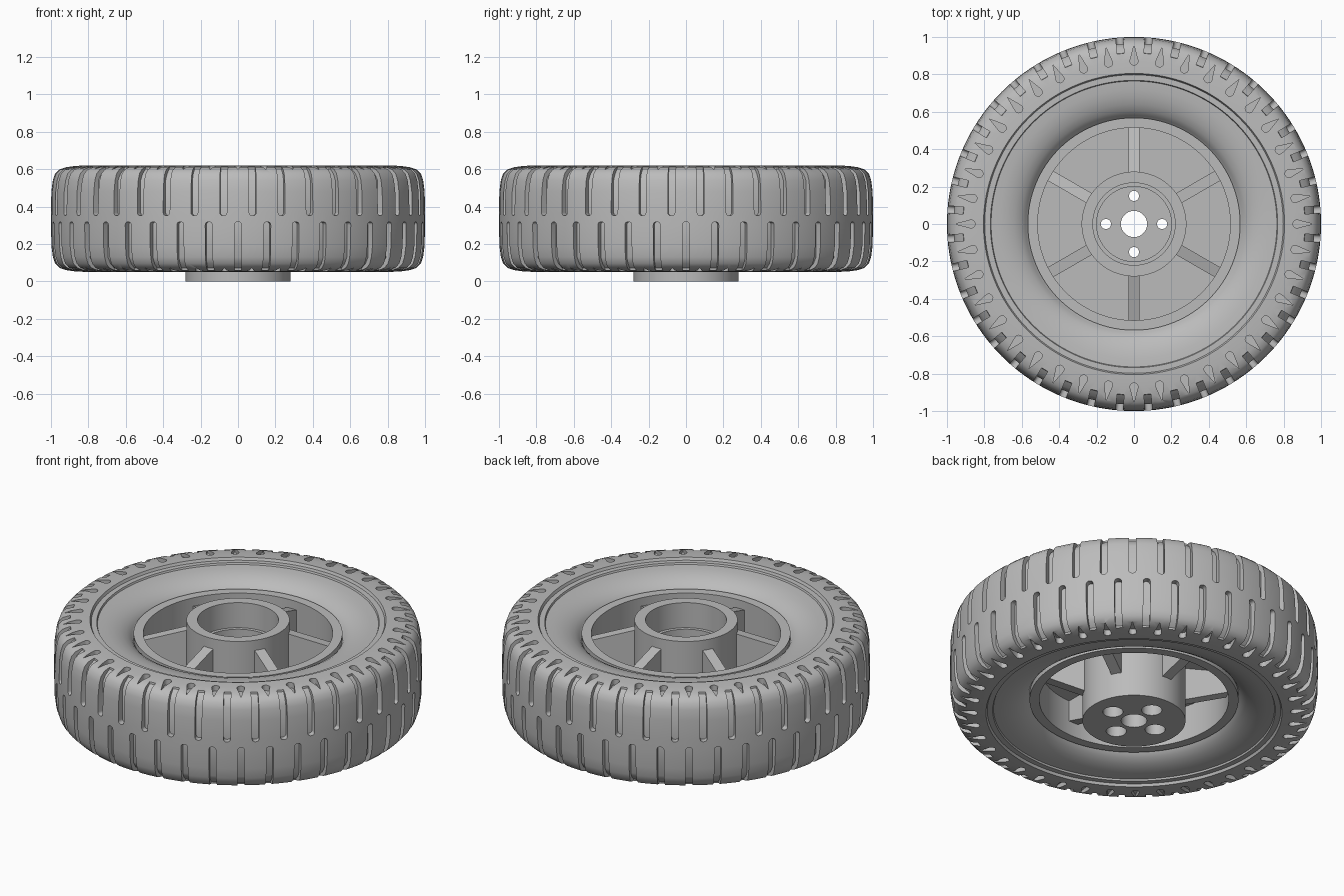
import bpy, bmesh, math
from mathutils import Vector, Matrix

cube = bpy.data.objects.get("Cube")
if cube:
    bpy.data.objects.remove(cube, do_unlink=True)

MID = 0.335      # height of the tyre's middle plane
TREADS = 40      # tread blocks around each half

grey = bpy.data.materials.new("plain grey")
grey.use_nodes = True
grey.diffuse_color = (0.5, 0.5, 0.5, 1)
grey.node_tree.nodes["Principled BSDF"].inputs["Base Color"].default_value = (0.5, 0.5, 0.5, 1)


def finish(bm, name, solid=True):
    if solid:
        bmesh.ops.recalc_face_normals(bm, faces=bm.faces)
    mesh = bpy.data.meshes.new(name)
    bm.to_mesh(mesh)
    bm.free()
    mesh.materials.append(grey)
    ob = bpy.data.objects.new(name, mesh)
    bpy.context.collection.objects.link(ob)
    return ob


def select(ob):
    bpy.ops.object.select_all(action='DESELECT')
    ob.select_set(True)
    bpy.context.view_layer.objects.active = ob


def smooth(ob):
    select(ob)
    bpy.ops.object.shade_smooth_by_angle(angle=math.radians(30))


def lathe(name, profile, steps, closed=True):
    """Turn an (r, z) profile around the z axis."""
    bm = bmesh.new()
    rings = []
    for i in range(steps):
        a = math.tau * i / steps
        rings.append([bm.verts.new((r * math.cos(a), r * math.sin(a), z)) for r, z in profile])
    n = len(profile)
    for i in range(steps):
        p, q = rings[i], rings[(i + 1) % steps]
        for j in range(n if closed else n - 1):
            k = (j + 1) % n
            bm.faces.new((p[j], p[k], q[k], q[j]))
    if not closed:
        bm.normal_update()
        bmesh.ops.reverse_faces(bm, faces=[f for f in bm.faces if f.normal.z < 0])
    return finish(bm, name, closed)


def prism(bm, points, push, angle, flip=False):
    """Extrude an outline, optionally mirror it in the middle plane, turn it about z."""
    push = Vector(push)
    m = Matrix.Rotation(angle, 4, 'Z')
    if flip:
        m = m @ Matrix.Translation((0, 0, 2 * MID)) @ Matrix.Scale(-1, 4, (0, 0, 1))
    low = [bm.verts.new(m @ Vector(p)) for p in points]
    high = [bm.verts.new(m @ (Vector(p) + push)) for p in points]
    bm.faces.new(low)
    bm.faces.new(high[::-1])
    n = len(points)
    for i in range(n):
        bm.faces.new((low[i], high[i], high[(i + 1) % n], low[(i + 1) % n]))
    return low, high


def cut(ob, cutter):
    cutter.hide_render = True
    mod = ob.modifiers.new("cut", 'BOOLEAN')
    mod.object = cutter
    mod.operation = 'DIFFERENCE'
    mod.solver = 'EXACT'
    select(ob)
    bpy.ops.object.modifier_apply(modifier=mod.name)
    bpy.data.objects.remove(cutter, do_unlink=True)


# Tyre: half profile from the tread centre to the rim, mirrored
half = [(1.0, 0.37), (0.998, 0.48), (0.99, 0.54), (0.978, 0.575), (0.955, 0.598),
        (0.92, 0.61), (0.87, 0.617), (0.805, 0.62), (0.798, 0.605), (0.768, 0.605),
        (0.764, 0.595), (0.72, 0.592), (0.68, 0.585), (0.64, 0.572), (0.605, 0.553),
        (0.58, 0.53), (0.565, 0.505), (0.54, 0.49)]
tyre = lathe("tyre", half + [(r, 2 * MID - z) for r, z in reversed(half)], 160)

# Tread grooves with rounded ends, running over the shoulders
bm = bmesh.new()
groove = [(0.965, 0.352), (0.965, 0.54), (0.945, 0.575), (0.915, 0.6), (0.905, 0.66),
          (1.05, 0.66), (1.05, 0.352)]
round_edges = []
for i in range(TREADS * 2):
    a = math.tau * i / (TREADS * 2) - math.pi / 2
    low, high = prism(bm, [(r, -0.019, z) for r, z in groove], (0, 0.038, 0), a, i % 2 == 0)
    for side in (low, high):
        round_edges.append(bm.edges.get((side[0], side[-1])))
bmesh.ops.bevel(bm, geom=round_edges, offset=0.016, segments=4, profile=0.5, affect='EDGES')

# Teardrop pockets between the grooves on both shoulders
drop = [(0.955, 0.0)]
for i in range(9):
    a = math.pi / 2 + math.pi * i / 8
    drop.append((0.872 + 0.022 * math.cos(a), 0.022 * math.sin(a)))
for i in range(TREADS * 2):
    a = math.tau * i / (TREADS * 2) - math.pi / 2
    prism(bm, [(r, t, 0.585) for r, t in drop], (0, 0, 0.1), a, i % 2 == 1)
cut(tyre, finish(bm, "tread_cutter"))
smooth(tyre)

# Rim ring
rim = lathe("rim", [(0.515, 0.13), (0.568, 0.13), (0.568, 0.54), (0.515, 0.54)], 96)
smooth(rim)

# Thin web between hub and rim
web = lathe("web", [(0.27, 0.34), (0.52, 0.34)], 96, closed=False)

# Hub: stepped cup with a centre bore
hub = lathe("hub", [(0.07, 0.0), (0.28, 0.0), (0.28, 0.62), (0.22, 0.62), (0.22, 0.47),
                    (0.2, 0.47), (0.2, 0.12), (0.07, 0.12)], 96)

# Four bolt holes, wider from below
bm = bmesh.new()
for i in range(4):
    turn = Matrix.Rotation(i * math.pi / 2, 4, 'Z')
    for radius, depth, z in ((0.027, 0.4, 0.1), (0.055, 0.2, -0.03)):
        bmesh.ops.create_cone(bm, cap_ends=True, segments=32, radius1=radius, radius2=radius,
                              depth=depth, matrix=turn @ Matrix.Translation((0.15, 0, z)))
    if i == 0:
        continue
cutter = finish(bm, "bolt_cutter")
select(hub)
mod = hub.modifiers.new("cut", 'BOOLEAN')
mod.object = cutter
mod.solver = 'EXACT'
mod.use_self = True
bpy.ops.object.modifier_apply(modifier=mod.name)
bpy.data.objects.remove(cutter, do_unlink=True)
smooth(hub)

# Six sloped ribs
bm = bmesh.new()
for i in range(6):
    prism(bm, [(0.26, -0.03, 0.14), (0.53, -0.03, 0.22), (0.53, -0.03, 0.485), (0.26, -0.03, 0.565)],
          (0, 0.06, 0), math.radians(30 + 60 * i))
finish(bm, "ribs")
